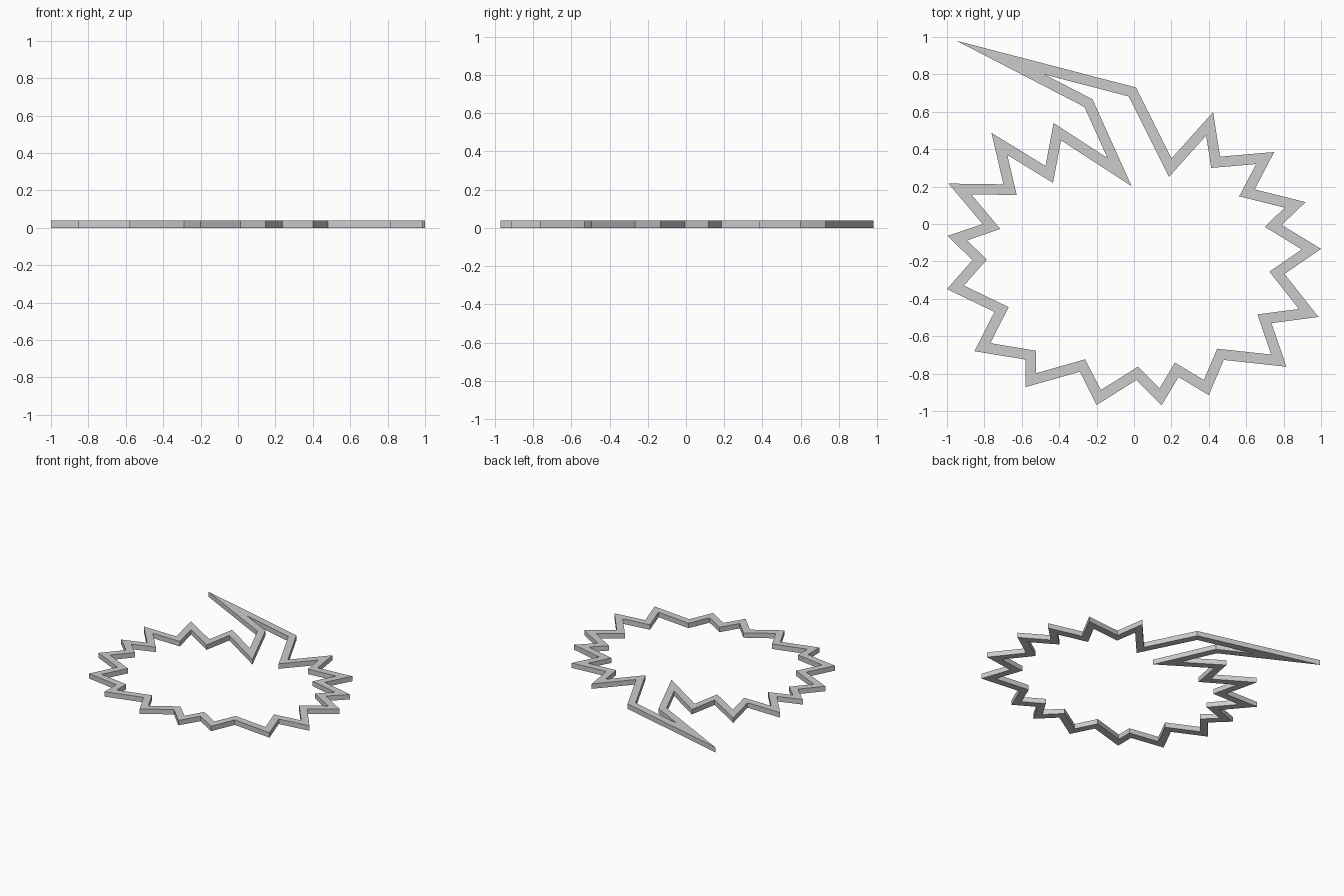
import bpy, bmesh
from mathutils import Vector

if "Cube" in bpy.data.objects:
    bpy.data.objects.remove(bpy.data.objects["Cube"])

HEIGHT, WIDTH = 0.04, 0.056

# Outer outline of the jagged burst, clockwise from the spike tip
OUTER = [Vector(p) for p in (
    (-0.95, 0.98), (0.01, 0.73), (0.20, 0.35), (0.423, 0.598), (0.46, 0.36),
    (0.75, 0.385), (0.645, 0.185), (0.917, 0.117), (0.79, -0.005), (1.0, -0.133),
    (0.805, -0.267), (0.986, -0.497), (0.735, -0.53), (0.815, -0.763), (0.48, -0.727),
    (0.40, -0.915), (0.238, -0.818), (0.147, -0.97), (0.013, -0.834), (-0.20, -0.968),
    (-0.29, -0.79), (-0.58, -0.872), (-0.58, -0.725), (-0.853, -0.68), (-0.746, -0.47),
    (-1.0, -0.348), (-0.864, -0.193), (-0.997, -0.064), (-0.81, 0.0), (-0.992, 0.216),
    (-0.698, 0.212), (-0.762, 0.487), (-0.473, 0.31), (-0.43, 0.54), (-0.142, 0.353),
    (-0.265, 0.626))]


def inset(points, width):
    """Mitred parallel offset towards the inside of a clockwise loop."""
    result = []
    for i, p in enumerate(points):
        a = (p - points[i - 1]).normalized()
        b = (points[(i + 1) % len(points)] - p).normalized()
        na, nb = Vector((a.y, -a.x)), Vector((b.y, -b.x))
        result.append(p + (na + nb) * (width / (1 + na.dot(nb))))
    return result


# Flat band between the outline and its inset, with top, bottom and walls
bm = bmesh.new()
inner = inset(OUTER, WIDTH)
loops = [[bm.verts.new((p.x, p.y, z)) for p in pts]
         for pts, z in ((OUTER, 0), (OUTER, HEIGHT), (inner, HEIGHT), (inner, 0))]
n = len(OUTER)
for k in range(4):
    a, b = loops[k], loops[(k + 1) % 4]
    for i in range(n):
        j = (i + 1) % n
        bm.faces.new((a[i], a[j], b[j], b[i]))
bmesh.ops.recalc_face_normals(bm, faces=bm.faces)
mesh = bpy.data.meshes.new("burst_bubble_outline")
bm.to_mesh(mesh)
bm.free()
bpy.context.collection.objects.link(bpy.data.objects.new("burst_bubble_outline", mesh))
